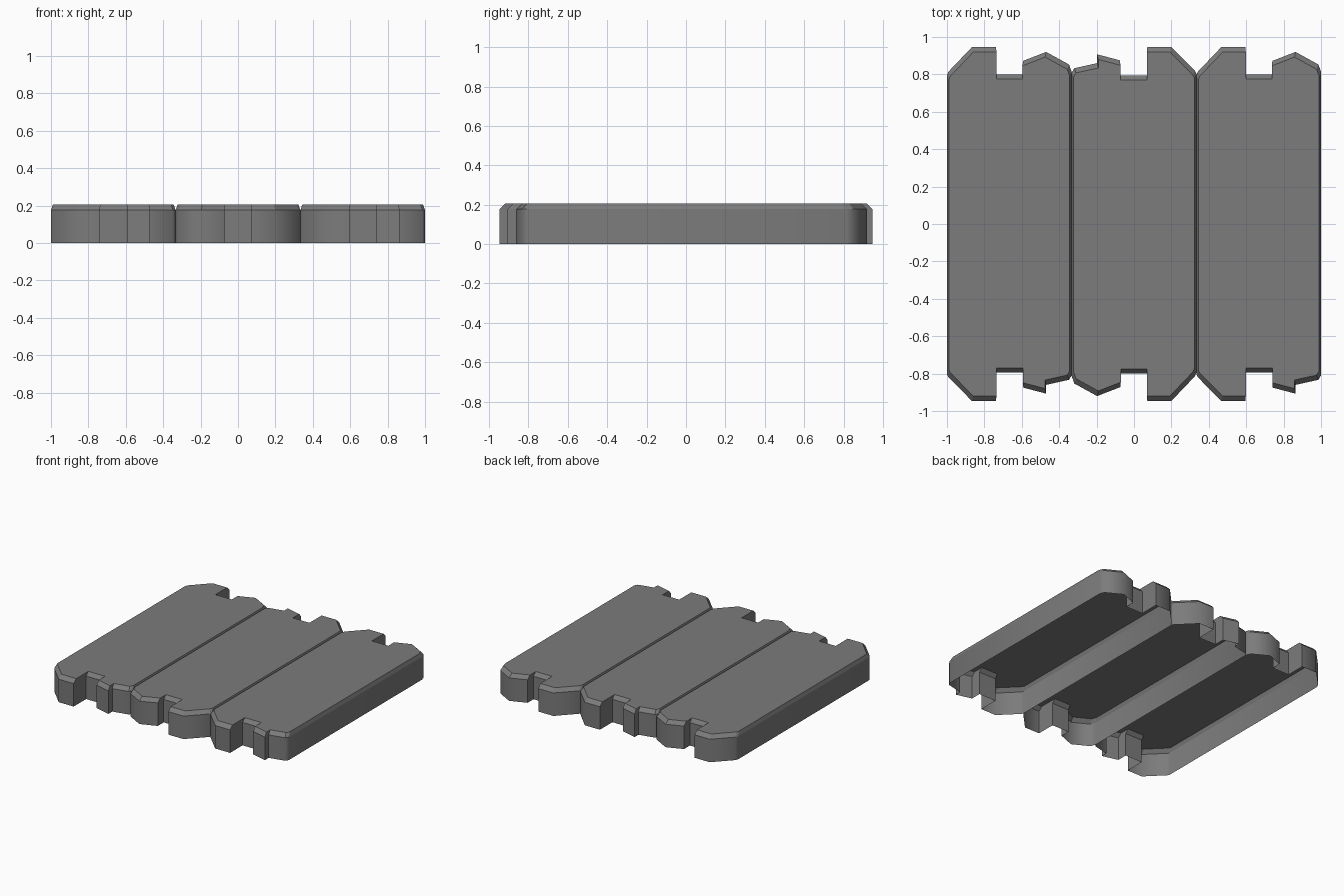
import bpy, bmesh, math
from mathutils import Matrix, Vector

cube = bpy.data.objects.get("Cube")
if cube:
    bpy.data.objects.remove(cube, do_unlink=True)

grey = bpy.data.materials.new("weathered grey")
grey.use_nodes = True
colour = (0.2, 0.2, 0.2, 1)
grey.diffuse_color = colour
grey.node_tree.nodes["Principled BSDF"].inputs["Base Color"].default_value = colour

PITCH = 2 / 3          # plank spacing
HEIGHT, SHOULDER = 0.205, 0.177
TOP_SCALE = 0.97       # the top outline shrinks evenly towards the centre

# Broken plank ends, both listed from left to right
BACK_END = [(-.333, .795), (-.325, .815), (-.199, .947), (-.071, .947), (-.071, .8),
            (.073, .8), (.073, .872), (.197, .92), (.319, .853), (.333, .815)]
FRONT_END = [(-.333, -.805), (-.325, -.82), (-.199, -.947), (-.071, -.947),
             (-.071, -.795), (.075, -.795), (.075, -.875), (.197, -.907),
             (.197, -.86), (.319, -.833), (.333, -.81)]


def make_plank(name, x, turned):
    """Open-bottomed plank: straight walls, a bevelled rim and a flat top."""
    outline = FRONT_END + BACK_END[::-1]
    bm = bmesh.new()
    rings = [[bm.verts.new((px * s, py * s, z)) for px, py in outline]
             for z, s in ((0, 1), (SHOULDER, 1), (HEIGHT, TOP_SCALE))]
    n = len(outline)
    for level in range(2):
        low, high = rings[level], rings[level + 1]
        for i in range(n):
            j = (i + 1) % n
            face = bm.faces.new((low[i], low[j], high[j], high[i]))
            face.smooth = level == 0
    bm.faces.new(rings[2])

    # Soft chamfered corners on the walls, crisp rim and notches
    bm.normal_update()
    for edge in bm.edges:
        a, b = edge.verts
        level_edge = abs(a.co.z - b.co.z) < 1e-5
        if level_edge or edge.calc_face_angle(0) > math.radians(52):
            edge.smooth = False

    if turned:
        bm.transform(Matrix.Rotation(math.pi, 4, 'Z'))
    mesh = bpy.data.meshes.new(name)
    bm.to_mesh(mesh)
    bm.free()
    mesh.materials.append(grey)
    plank = bpy.data.objects.new(name, mesh)
    plank.location = Vector((x, 0, 0))
    bpy.context.collection.objects.link(plank)


# Three planks side by side, the middle one turned end for end
for side, name in ((-1, "right_plank"), (0, "middle_plank"), (1, "left_plank")):
    make_plank(name, side * PITCH, side == 0)
